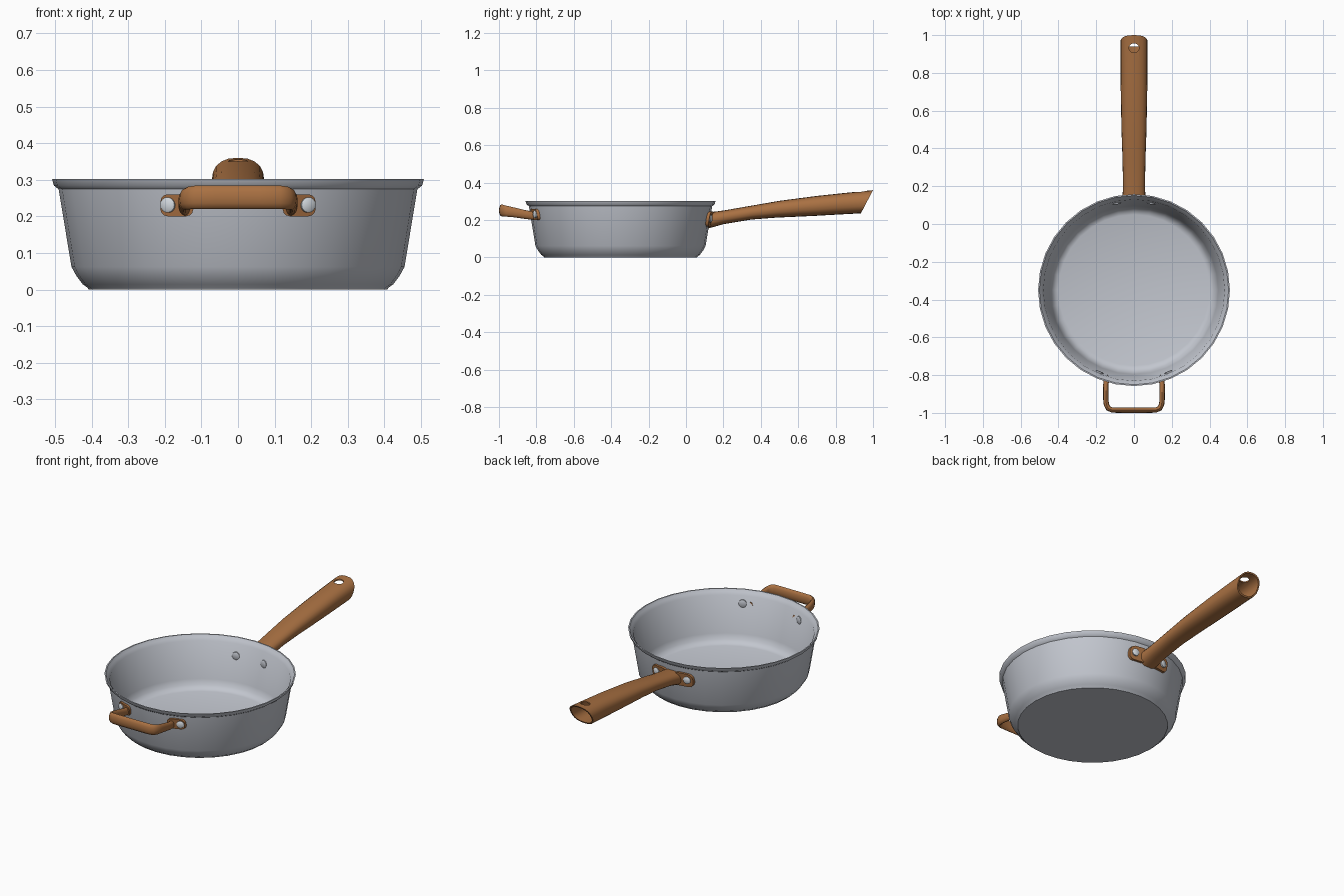
import bpy, bmesh, math
from mathutils import Vector

if "Cube" in bpy.data.objects:
    bpy.data.objects.remove(bpy.data.objects["Cube"])

CY = -0.35  # pan centre in y


def material(name, rgb):
    m = bpy.data.materials.new(name)
    m.diffuse_color = (*rgb, 1)
    m.use_nodes = True
    m.node_tree.nodes["Principled BSDF"].inputs["Base Color"].default_value = m.diffuse_color
    return m


STEEL = material("brushed steel", (0.54, 0.565, 0.62))
RIVET = material("pale rivet steel", (0.64, 0.68, 0.72))
BROWN = material("copper brown", (0.40, 0.165, 0.055))


def finish(me, angle=38):
    me.shade_smooth()
    me.set_sharp_from_angle(angle=math.radians(angle))


def loft(name, rings, mat, angle=38):
    """Skin a list of equal-length point rings and cap both ends."""
    bm = bmesh.new()
    vr = [[bm.verts.new(p) for p in ring] for ring in rings]
    n = len(vr[0])
    for a, b in zip(vr, vr[1:]):
        for i in range(n):
            j = (i + 1) % n
            bm.faces.new((a[i], a[j], b[j], b[i]))
    bm.faces.new(vr[0])
    bm.faces.new(vr[-1])
    bmesh.ops.recalc_face_normals(bm, faces=bm.faces)
    me = bpy.data.meshes.new(name)
    bm.to_mesh(me)
    bm.free()
    me.materials.append(mat)
    finish(me, angle)
    ob = bpy.data.objects.new(name, me)
    bpy.context.collection.objects.link(ob)
    return ob


def angles(n):
    return [2 * math.pi * i / n for i in range(n)]


def wall_radius(z):
    return 0.455 + (z - 0.06) * 0.163


def on_wall(x, z, side, off):
    """Point on the outer pan wall, pushed out by off; side is -1 front, 1 back."""
    r = wall_radius(z) + off
    return Vector((x, CY + side * math.sqrt(r * r - x * x), z))


# pan body: one lathed shell, outside then inside
profile = [(0.408, 0), (0.411, 0.005), (0.424, 0.014), (0.442, 0.038), (0.455, 0.062),
           (0.490, 0.274), (0.503, 0.284), (0.508, 0.302), (0.501, 0.302),
           (0.492, 0.288), (0.480, 0.274), (0.446, 0.066), (0.434, 0.036),
           (0.418, 0.020), (0.400, 0.014)]
loft("pan_body", [[(r * math.cos(a), CY + r * math.sin(a), z) for a in angles(32)]
                  for r, z in profile], STEEL)


# long handle: hollow tube with a slanted open end
def handle_ring(yt, zt, yb, zb, w, inset=0.0):
    h = (zt - zb) / 2
    pts = []
    for a in angles(20):
        c, s = math.cos(a), math.sin(a)
        px = math.copysign(abs(c) ** 0.85, c) * (w - inset)
        f = math.copysign(abs(s) ** 0.85, s) * (h - inset) / h
        pts.append((px, (yt + yb) / 2 + f * (yt - yb) / 2, (zt + zb) / 2 + f * h))
    return pts


stations = [(0.130, 0.242, 0.118, 0.155, 0.062), (0.20, 0.251, 0.20, 0.178, 0.058),
            (0.35, 0.277, 0.35, 0.203, 0.061), (0.50, 0.303, 0.48, 0.213, 0.066),
            (0.70, 0.329, 0.68, 0.222, 0.070), (0.85, 0.345, 0.82, 0.230, 0.0715),
            (1.00, 0.360, 0.935, 0.236, 0.0715)]
rings = [handle_ring(*s) for s in stations]
rings += [handle_ring(*s, inset=0.008) for s in reversed(stations[2:])]
handle = loft("long_handle", rings, BROWN)

# hanging hole through the top of the handle
cutter = loft("hole_cutter", [[(0.027 * math.cos(a), 0.932 + 0.025 * math.sin(a), z)
                               for a in angles(20)] for z in (0.31, 0.42)], BROWN)
mod = handle.modifiers.new("hole", 'BOOLEAN')
mod.object, mod.operation, mod.solver = cutter, 'DIFFERENCE', 'EXACT'
cutter.hide_render = True
deps = bpy.context.evaluated_depsgraph_get()
cut = bpy.data.meshes.new_from_object(handle.evaluated_get(deps))
handle.modifiers.clear()
handle.data = cut
finish(cut)
bpy.data.objects.remove(cutter)


# mounting plates: rounded rectangles wrapped on the wall
def plate(name, x0, x1, z0, z1, side, thick, rad=0.02):
    outline = []
    for cx, cz, start in ((x1 - rad, z1 - rad, 0), (x0 + rad, z1 - rad, 90),
                          (x0 + rad, z0 + rad, 180), (x1 - rad, z0 + rad, 270)):
        for k in range(4):
            a = math.radians(start + 30 * k)
            outline.append((cx + rad * math.cos(a), cz + rad * math.sin(a)))
    loft(name, [[on_wall(x, z, side, o) for x, z in outline]
                for o in (-0.005, thick)], BROWN)


# rivet heads: short chamfered discs along the wall's radial direction
def rivet(name, x, z, side, offs, mat):
    base = on_wall(x, z, side, 0)
    out = Vector((base.x, base.y - CY, 0)).normalized()
    tan = Vector((-out.y, out.x, 0))
    up = Vector((0, 0, 1))
    rr = []
    for o, r in offs:
        rr.append([base + out * o + (tan * math.cos(a) + up * math.sin(a)) * r
                   for a in angles(16)])
    loft(name, rr, mat, 50)


OUTER = [(0.0, 0.021), (0.016, 0.021), (0.020, 0.015)]
INNER = [(-0.003, 0.022), (-0.014, 0.022), (-0.017, 0.017)]
for tag, m in (("right", 1), ("left", -1)):
    # front loop handle mounts
    xs = sorted((m * 0.122, m * 0.212))
    plate("front_plate_" + tag, *xs, 0.200, 0.260, -1, 0.012)
    rivet("front_rivet_" + tag, m * 0.187, 0.231, -1, OUTER, RIVET)
    rivet("front_inner_rivet_" + tag, m * 0.187, 0.231, -1, INNER, STEEL)
    # long handle mounts
    xs = sorted((m * 0.02, m * 0.132))
    plate("back_plate_" + tag, *xs, 0.165, 0.245, 1, 0.013, 0.03)
    rivet("back_rivet_" + tag, m * 0.096, 0.208, 1, OUTER, RIVET)
    rivet("back_inner_rivet_" + tag, m * 0.092, 0.208, 1, INNER, STEEL)

# front loop handle: oval section swept along a mirrored path (x, y, z, half height)
half = [(0.142, -0.800, 0.222, 0.022), (0.149, -0.850, 0.228, 0.023),
        (0.149, -0.930, 0.243, 0.027), (0.146, -0.957, 0.247, 0.029),
        (0.136, -0.976, 0.250, 0.031), (0.115, -0.985, 0.252, 0.032),
        (0.060, -0.986, 0.252, 0.032)]
path = half + [(-x, y, z, h) for x, y, z, h in reversed(half)]
rings = []
for i, (x, y, z, h) in enumerate(path):
    a, b = path[max(i - 1, 0)], path[min(i + 1, len(path) - 1)]
    t = Vector((b[0] - a[0], b[1] - a[1], 0)).normalized()
    n = Vector((-t.y, t.x, 0))
    rings.append([Vector((x, y, z)) + n * 0.014 * math.cos(k) + Vector((0, 0, h * math.sin(k)))
                  for k in angles(12)])
loft("front_loop_handle", rings, BROWN, 50)
